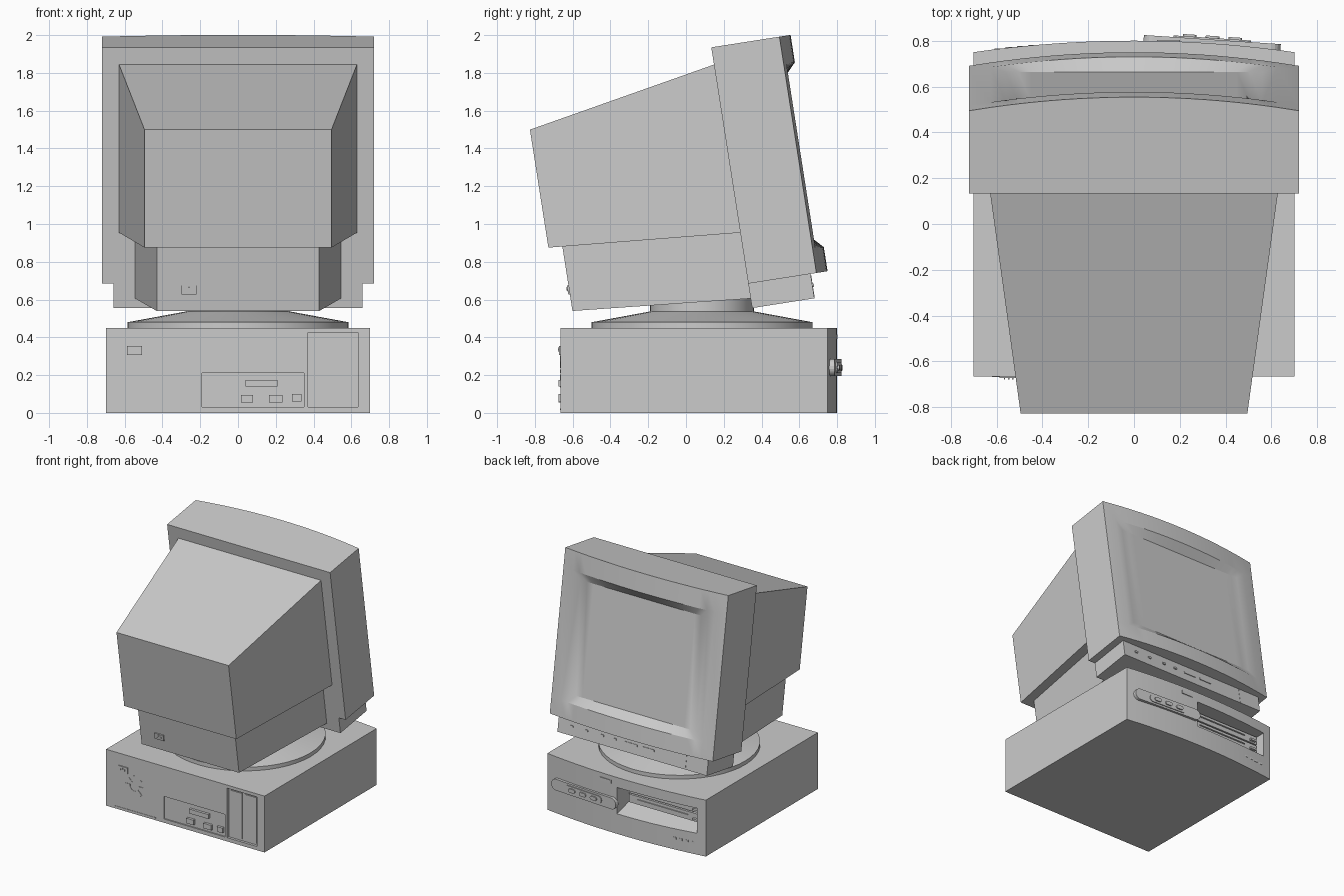
import bpy, bmesh, math
from mathutils import Matrix, Vector

if "Cube" in bpy.data.objects:
    bpy.data.objects.remove(bpy.data.objects["Cube"])

grey = bpy.data.materials.new("light_grey_plastic")
grey.use_nodes = True
grey.diffuse_color = (0.6, 0.6, 0.6, 1)
grey.node_tree.nodes["Principled BSDF"].inputs["Base Color"].default_value = (0.6, 0.6, 0.6, 1)

FLAT = Matrix.Identity(4)
# The whole monitor leans back around the lower rear edge of its chin
TILT = Matrix.Translation((0, 0.35, 0.555)) @ Matrix.Rotation(math.radians(8.9), 4, 'X')


def finish(name, bm, matrix=FLAT):
    bmesh.ops.remove_doubles(bm, verts=bm.verts, dist=1e-5)
    bmesh.ops.recalc_face_normals(bm, faces=bm.faces)
    bm.transform(matrix)
    mesh = bpy.data.meshes.new(name)
    bm.to_mesh(mesh)
    bm.free()
    mesh.materials.append(grey)
    ob = bpy.data.objects.new(name, mesh)
    bpy.context.collection.objects.link(ob)
    return ob


def face(bm, points):
    return bm.faces.new([bm.verts.new(p) for p in points])


def loft(name, a, b, matrix=FLAT):
    """Closed solid between two matching outlines."""
    bm = bmesh.new()
    face(bm, a)
    face(bm, b)
    for i in range(len(a)):
        j = (i + 1) % len(a)
        face(bm, (a[i], a[j], b[j], b[i]))
    return finish(name, bm, matrix)


def rect(x, y, z0, z1):
    return [(-x, y, z0), (x, y, z0), (x, y, z1), (-x, y, z1)]


def box(name, x, y, z, matrix=FLAT):
    a = [(x[0], y[0], z[0]), (x[1], y[0], z[0]), (x[1], y[0], z[1]), (x[0], y[0], z[1])]
    return loft(name, a, [(p[0], y[1], p[2]) for p in a], matrix)


def stadium(name, length, height, depth, matrix):
    """Rounded bar lying along x, its front at +y."""
    r = height / 2
    pts = []
    for i in range(20):
        t = 2 * math.pi * (i + 0.5) / 20
        side = math.copysign(length / 2 - r, math.cos(t))
        pts.append((side + r * math.cos(t), 0, r * math.sin(t)))
    return loft(name, pts, [(p[0], depth, p[2]) for p in pts], matrix)


def cut(ob, cutters):
    for c in cutters:
        c.hide_render = True
        mod = ob.modifiers.new("cut", 'BOOLEAN')
        mod.operation = 'DIFFERENCE'
        mod.solver = 'EXACT'
        mod.object = c
    bpy.context.view_layer.update()
    mesh = bpy.data.meshes.new_from_object(ob.evaluated_get(bpy.context.evaluated_depsgraph_get()))
    ob.modifiers.clear()
    ob.data = mesh
    for c in cutters:
        bpy.data.objects.remove(c)


def smooth(ob):
    bpy.ops.object.select_all(action='DESELECT')
    ob.select_set(True)
    bpy.context.view_layer.objects.active = ob
    bpy.ops.object.shade_smooth_by_angle(angle=math.radians(25))


# Computer case with a bowed face
def case_y(x):
    return 0.80 - 0.05 * (x / 0.7) ** 2


arc = [0.7 - 1.4 * i / 20 for i in range(21)]
outline = [(-0.7, -0.665), (0.7, -0.665)] + [(x, case_y(x)) for x in arc]
case = loft("computer_case", [(x, y, 0) for x, y in outline], [(x, y, 0.45) for x, y in outline])
bay = [(0.65, 0.20), (0.95, 0.12), (0.95, 0.37), (0.65, 0.37)]
cut(case, [
    loft("bay_cutter", [(-0.63, y, z) for y, z in bay], [(0.05, y, z) for y, z in bay]),
    box("card_cutter", (0.37, 0.635), (-0.7, -0.645), (0.03, 0.425)),
    box("port_cutter", (-0.19, 0.35), (-0.7, -0.655), (0.03, 0.21)),
])
smooth(case)

# Drives inside the bay
for i in range(2):
    z = 0.22 + 0.075 * i
    box("drive_face", (-0.62, 0.02), (0.64, 0.69), (z, z + 0.065))
    box("drive_slot", (-0.50, -0.06), (0.685, 0.698), (z + 0.035, z + 0.042))
    box("eject_button", (-0.60, -0.55), (0.685, 0.71), (z + 0.012, z + 0.028))
for i in range(4):
    x = -0.61 + 0.05 * i
    box("status_mark", (x, x + 0.03), (case_y(x) - 0.02, case_y(x) + 0.004), (0.085, 0.10))
box("case_badge", (0.1, 0.2), (0.78, 0.803), (0.39, 0.415))

# Rounded control bar beside the bay
bar = Matrix.Translation((0.34, 0.775, 0.24)) @ Matrix.Rotation(math.radians(-3.8), 4, 'Z')
stadium("control_bar", 0.6, 0.09, 0.03, bar)
stadium("control_bar_inset", 0.34, 0.06, 0.037, bar)
for x in (-0.1, 0, 0.1):
    stadium("control_button", 0.06, 0.03, 0.046, bar @ Matrix.Translation((x, 0, 0)))

# Rear connectors of the case
for x0, x1, z0, z1 in ((0.04, 0.21, 0.14, 0.175), (0.015, 0.08, 0.055, 0.095),
                       (0.165, 0.235, 0.055, 0.095), (0.285, 0.335, 0.06, 0.1)):
    box("rear_port", (x0, x1), (-0.675, -0.65), (z0, z1))
for x in (0.39, 0.52):
    box("card_cover", (x, x + 0.1), (-0.652, -0.64), (0.045, 0.41))
box("rear_strip", (-0.62, -0.26), (-0.668, -0.66), (0.015, 0.022))


def socket(x, y, z, matrix=FLAT):
    box("power_socket", (x - 0.04, x + 0.04), (y - 0.008, y + 0.01), (z - 0.024, z + 0.024), matrix)
    for dx, dz in ((-0.018, 0), (0, 0.01), (0.018, 0)):
        box("socket_pin", (x + dx - 0.003, x + dx + 0.003), (y - 0.013, y),
            (z + dz - 0.006, z + dz + 0.006), matrix)


socket(-0.547, -0.665, 0.33)

# Fan vents arranged in a ring
for i in range(8):
    spin = Matrix.Translation((-0.45, -0.665, 0.22)) @ Matrix.Rotation(i * math.pi / 4, 4, 'Y')
    box("fan_vent", (0.035, 0.085), (-0.003, 0.002), (-0.01, 0.01), spin)

# Swivel pedestal
bm = bmesh.new()
profile = [(0, 0.44), (0.585, 0.44), (0.585, 0.48), (0.275, 0.537), (0.275, 0.62), (0, 0.62)]
verts = [bm.verts.new((r, 0, z)) for r, z in profile]
edges = [bm.edges.new(pair) for pair in zip(verts, verts[1:])]
bmesh.ops.spin(bm, geom=verts + edges, cent=(0, 0, 0), axis=(0, 0, 1), angle=2 * math.pi, steps=48)
smooth(finish("swivel_pedestal", bm, Matrix.Translation((0, 0.085, 0))))


# Monitor bezel: bowed face with a recess sloping in to a flat screen
def bezel_y(x):
    return 0.425 - 0.06 * (x / 0.72) ** 2


def ring(x):
    y, xi, yi = bezel_y(x), x * 0.56 / 0.625, 0.368
    return [(x, 0, 0.131), (x, y, 0.131), (x, y, 0.26), (xi, yi, 0.32),
            (xi, yi, 1.19), (x, y, 1.25), (x, y, 1.397), (x, 0, 1.397)]


bm = bmesh.new()
rings = [ring(x) for x in [-0.72] + [-0.625 + 1.25 * i / 20 for i in range(21)] + [0.72]]
for n, (a, b) in enumerate(zip(rings, rings[1:])):
    order = [0, 1, 2, 3, 4, 5, 6, 7]
    if n in (0, len(rings) - 2):
        order = [0, 1, 2, 5, 6, 7]
    for i, j in zip(order, order[1:] + order[:1]):
        face(bm, (a[i], b[i], b[j], a[j]))
for r in (rings[1], rings[-2]):
    face(bm, r[2:6])
for r in (rings[0], rings[-1]):
    face(bm, [r[i] for i in (0, 1, 2, 5, 6, 7)])
smooth(finish("monitor_bezel", bm, TILT))

# Chin, rear tube housing and its lower electronics housing
box("monitor_chin", (-0.66, 0.66), (0, 0.334), (0, 0.14), TILT)
loft("tube_housing", rect(0.495, -1.016, 0.483, 1.115), rect(0.63, 0.002, 0.404, 1.305), TILT)
loft("lower_housing", rect(0.43, -0.942, 0.132, 0.49), rect(0.545, 0.002, 0.051, 0.42), TILT)
socket(-0.26, -0.942, 0.245, TILT)

# Chin buttons and labels
for x in (0.54, 0.41, 0.27, 0.16):
    stadium("chin_button", 0.03, 0.018, 0.012, TILT @ Matrix.Translation((x, 0.33, 0.07)))
for x in (0.015, -0.135):
    box("chin_slot", (x - 0.055, x + 0.055), (0.33, 0.339), (0.062, 0.078), TILT)
box("chin_seam", (-0.472, -0.468), (0.33, 0.336), (0.005, 0.125), TILT)
